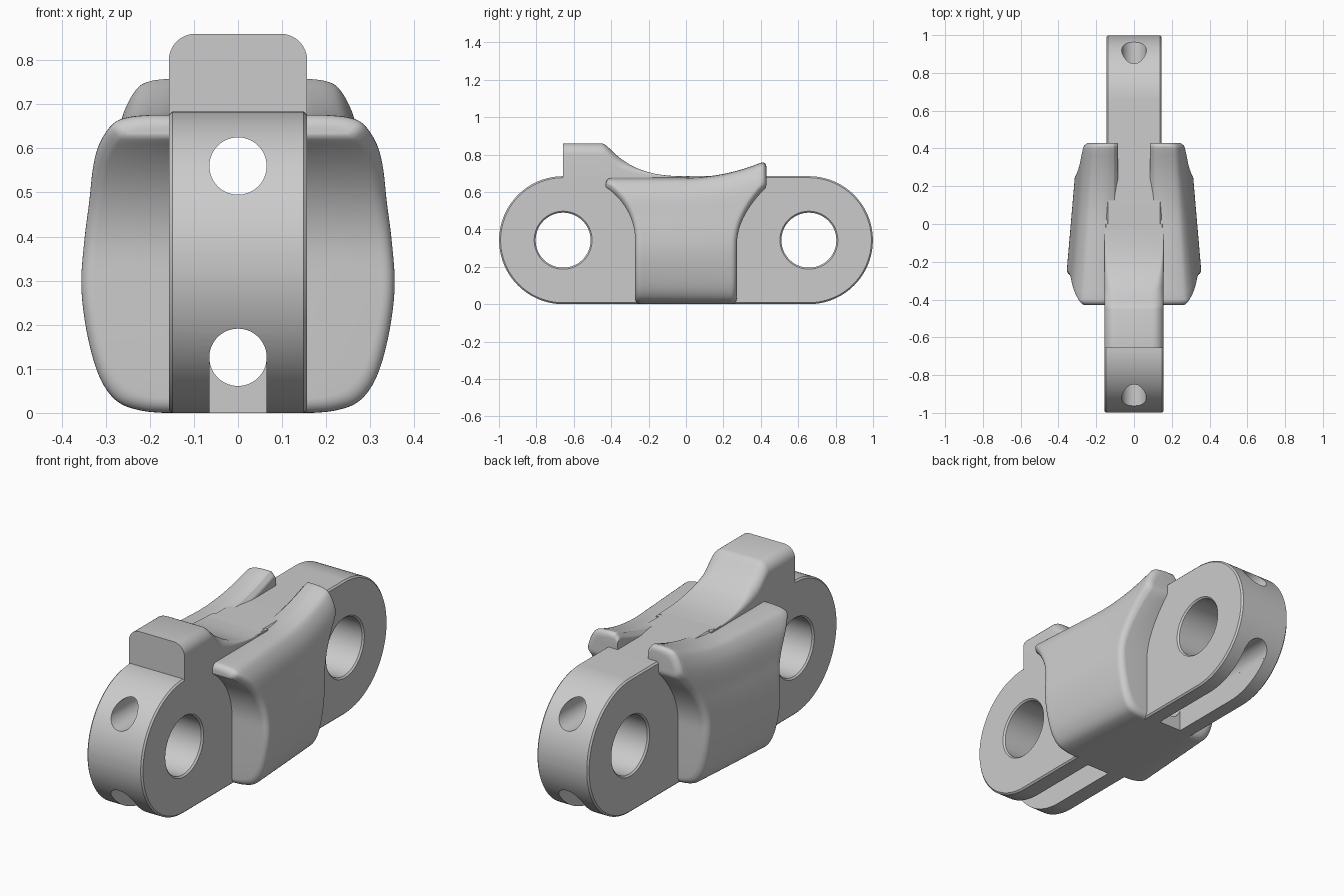
import bpy, bmesh, math
from mathutils import Vector

cube = bpy.data.objects.get("Cube")
if cube:
    bpy.data.objects.remove(cube)

grey = bpy.data.materials.new("plain grey")
grey.use_nodes = True
tone = (0.6, 0.6, 0.6, 1)
grey.diffuse_color = tone
grey.node_tree.nodes["Principled BSDF"].inputs["Base Color"].default_value = tone

R, CY = 0.342, 0.657          # end radius and end centre
BORE, SLOT = 0.147, 0.065     # pin hole and tunnel radii
PI = math.pi


def loft(name, rings):
    """Skin a list of equal closed rings; caps are strips between opposite points."""
    bm = bmesh.new()
    vs = [[bm.verts.new(p) for p in ring] for ring in rings]
    n = len(vs[0])
    for a, b in zip(vs, vs[1:]):
        for i in range(n):
            j = (i + 1) % n
            bm.faces.new((a[i], a[j], b[j], b[i]))
    for ring in (vs[0], vs[-1]):
        for i in range(n // 2 - 1):
            bm.faces.new((ring[i], ring[i + 1], ring[n - 2 - i], ring[n - 1 - i]))
    bmesh.ops.recalc_face_normals(bm, faces=bm.faces)
    mesh = bpy.data.meshes.new(name)
    bm.to_mesh(mesh)
    bm.free()
    mesh.materials.append(grey)
    ob = bpy.data.objects.new(name, mesh)
    bpy.context.collection.objects.link(ob)
    return ob


def finish(ob, angle=35):
    bpy.ops.object.select_all(action='DESELECT')
    ob.select_set(True)
    bpy.context.view_layer.objects.active = ob
    bpy.ops.object.shade_smooth_by_angle(angle=math.radians(angle))


def carve(ob, cutters):
    """Subtract the cutters, bake the result and remove them."""
    for c in cutters:
        m = ob.modifiers.new("cut", 'BOOLEAN')
        m.operation, m.solver, m.object = 'DIFFERENCE', 'EXACT', c
        c.hide_render = True
    dg = bpy.context.evaluated_depsgraph_get()
    mesh = bpy.data.meshes.new_from_object(ob.evaluated_get(dg))
    ob.modifiers.clear()
    ob.data = mesh
    for c in cutters:
        bpy.data.objects.remove(c)


def circle(r, n=64):
    return [(r * math.cos(2 * PI * (i + .5) / n), r * math.sin(2 * PI * (i + .5) / n)) for i in range(n)]


def tunnel(z):
    return loft("tunnel_cutter", [[(x, y, z + h) for x, h in circle(SLOT)] for y in (-1.2, 1.2)])


# Link ends: rounded plates with chamfered rims, a pin hole, tunnels and a bottom slot
def link_end(name, side, half):
    c = 0.008

    def outline(x, r):
        pts = [(x, 0, R - r)]
        for i in range(65):
            a = -PI / 2 + PI * i / 64
            pts.append((x, side * (CY + r * math.cos(a)), R + r * math.sin(a)))
        return pts + [(x, 0, R + r)] if len(pts) % 2 else pts[:33] + pts[34:] + [(x, 0, R + r)]

    body = loft(name, [outline(-half, R - c), outline(c - half, R),
                       outline(half - c, R), outline(half, R - c)])
    steps = [(-half - .02, c + .02), (c - half, 0), (half - c, 0), (half + .02, c + .02)]
    pin = loft("pin_cutter", [[(x, side * CY + u, R + v) for u, v in circle(BORE + d)]
                              for x, d in steps])
    slot = loft("slot_cutter", [[(x, side * y, z) for x, z in
                                 ((-SLOT, -.1), (SLOT, -.1), (SLOT, .126), (-SLOT, .126))]
                                for y in (.275, 1.2)])
    carve(body, [pin, tunnel(.56), tunnel(.126), slot])
    finish(body, 25)


link_end("front_link_end", -1, .157)
link_end("back_link_end", 1, .146)


def smooth_path(pts, steps=4):
    """Points along a smooth curve through the given points."""
    p = [Vector(q) for q in pts]
    p = [p[0]] + p + [p[-1]]
    out = []
    for a, b, c, d in zip(p, p[1:], p[2:], p[3:]):
        for k in range(steps):
            t = k / steps
            out.append(b + (c - a) * .5 * t + (a * 2 - b * 5 + c * 4 - d) * .5 * t * t
                       + (b * 3 - a - c * 3 + d) * .5 * t ** 3)
    return out + [p[-1]]


# Tooth on top, sweeping down into a saddle
def tooth_ring(y, h):
    w, r = .157, max(.003, min(.06, (h - .68) * .6))
    ring = [(-w, y, .64)]
    for cx, start in ((r - w, PI), (w - r, PI / 2)):
        for i in range(9):
            a = start - PI / 2 * i / 8
            ring.append((cx + r * math.cos(a), y, h - r + r * math.sin(a)))
    return ring + [(w, y, .64)]


slope = [(-.45, .86), (-.425, .847), (-.36, .787), (-.28, .735), (-.19, .703), (-.1, .688), (.02, .682)]
finish(loft("top_tooth", [tooth_ring(-CY, .86)] + [tooth_ring(*p) for p in smooth_path(slope)]))


# Side guards: bulged cheeks that flare round the link ends and rise at the back
def reach(z):
    if z < R:
        return .272
    return min(.43, CY - math.sqrt(max(0, .385 ** 2 - (z - R) ** 2)))


def crest(y):
    return .676 + .5 * max(y, 0) ** 2


cheek = [(.17, 0), (.22, .005), (.27, .022), (.305, .06), (.33, .12), (.35, .21), (.358, .3),
         (.35, .4), (.338, .48), (.326, .56), (.308, .615), (.275, .66), (.24, .675), (.19, .68)]
cheek = [(max(x, .1), min(1, max(0, z / .68))) for x, z in smooth_path(cheek)]


def guard_ring(s, inset, shrink):
    outer, inner = [], []
    for x, zn in cheek:
        front, back = -reach(zn * .676), reach(zn * crest(.43))
        y = front + (back - front) * (s + 1) / 2 - inset * (1 if s > 0 else -1)
        z = zn * crest(y)
        x *= .935 - .24 * y
        z += (R - z) * shrink / R
        outer.append((x - shrink, y, z))
        inner.append((.085 + .02 * max(0, zn - .97) / .03, y, z))
    return outer + inner[::-1]


round_r = .03
arc = [(round_r * (1 - math.sin(a)), round_r * (1 - math.cos(a)))
       for a in [PI / 2 * k / 6 for k in range(6, -1, -1)]]
sections = [(-1, i, d) for i, d in arc]
sections += [(-.85 + 1.7 * k / 14, 0, 0) for k in range(15)]
sections += [(1, i, d) for i, d in arc[::-1]]
# each end starts fully shrunk at the rim and opens to full size one radius in
guard = loft("side_guards", [guard_ring(*q) for q in sections])
mirror = guard.modifiers.new("mirror", 'MIRROR')
mirror.use_axis[0] = True
finish(guard, 50)
